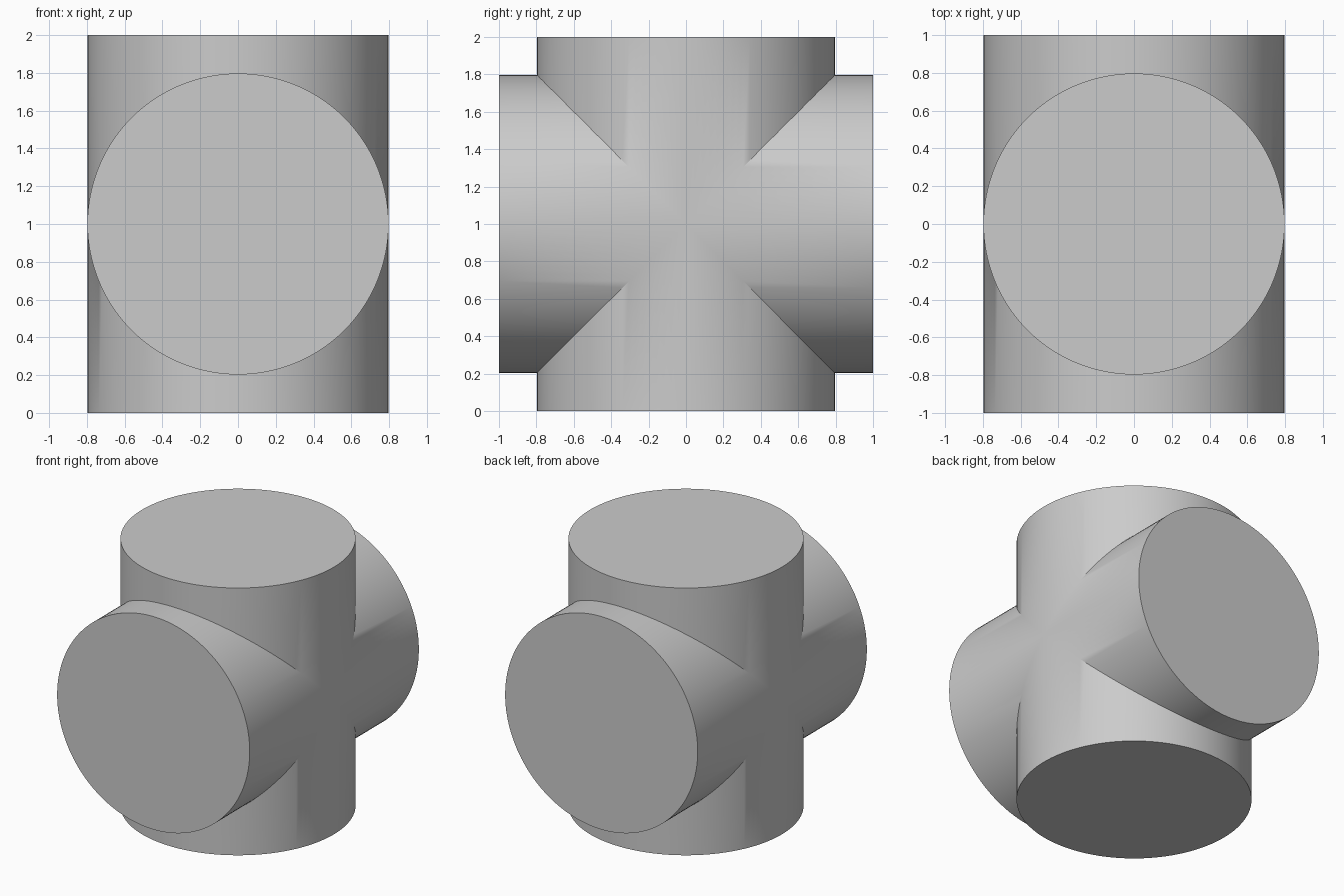
import bpy, bmesh, math
from mathutils import Matrix

cube = bpy.data.objects.get("Cube")
if cube:
    bpy.data.objects.remove(cube, do_unlink=True)

RADIUS = 0.797
SEGMENTS = 128

grey = bpy.data.materials.new("light_grey")
grey.use_nodes = True
colour = (0.6, 0.6, 0.6, 1)
grey.diffuse_color = colour
grey.node_tree.nodes["Principled BSDF"].inputs["Base Color"].default_value = colour


def add_arm(bm, turn):
    """One round arm, mitred at its base along the seam with its neighbours."""
    matrix = Matrix.Translation((0, 0, 1)) @ Matrix.Rotation(turn, 4, "X")
    rim, seam = [], []
    for i in range(SEGMENTS):
        a = 2 * math.pi * i / SEGMENTS
        x, y = RADIUS * math.cos(a), RADIUS * math.sin(a)
        rim.append(bm.verts.new(matrix @ Matrix.Translation((x, y, 1)).translation))
        seam.append(bm.verts.new(matrix @ Matrix.Translation((x, y, abs(y))).translation))
    for i in range(SEGMENTS):
        j = (i + 1) % SEGMENTS
        bm.faces.new((seam[i], seam[j], rim[j], rim[i]))
    bm.faces.new(rim)


# Four arms joined into one cross-shaped pipe body
bm = bmesh.new()
for quarter in range(4):
    add_arm(bm, quarter * math.pi / 2)
bmesh.ops.remove_doubles(bm, verts=bm.verts, dist=0.0001)
bmesh.ops.recalc_face_normals(bm, faces=bm.faces)
mesh = bpy.data.meshes.new("crossed_cylinders")
bm.to_mesh(mesh)
bm.free()
mesh.materials.append(grey)
body = bpy.data.objects.new("crossed_cylinders", mesh)
bpy.context.collection.objects.link(body)

# Smooth barrels with sharp end rims and seams
bpy.ops.object.select_all(action="DESELECT")
body.select_set(True)
bpy.context.view_layer.objects.active = body
bpy.ops.object.shade_smooth_by_angle(angle=math.radians(30))
